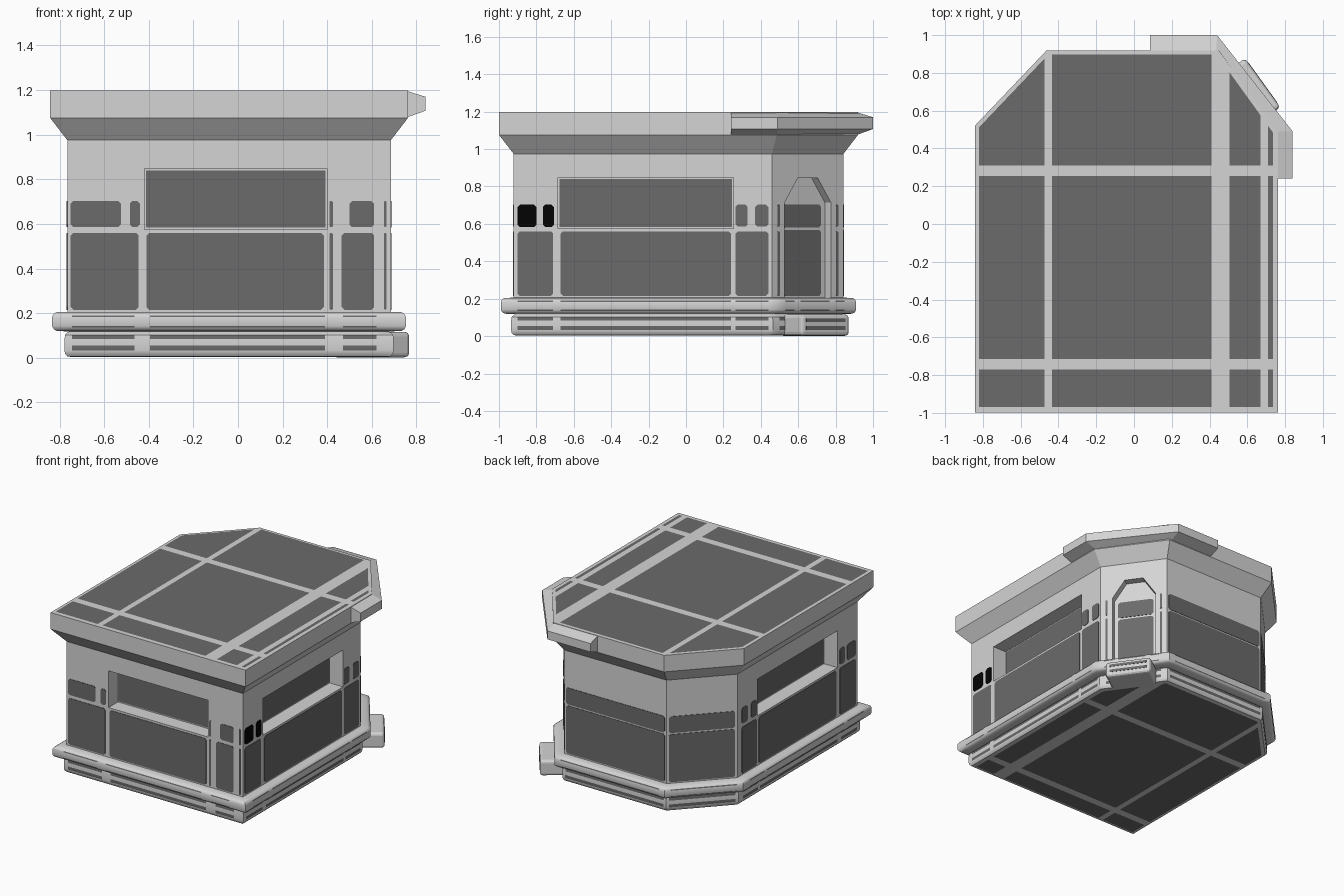
import bpy, bmesh, math
from mathutils import Vector

if "Cube" in bpy.data.objects:
    bpy.data.objects.remove(bpy.data.objects["Cube"])

def mat(name, v):
    m = bpy.data.materials.new(name)
    m.diffuse_color = (v, v, v, 1)
    m.use_nodes = True
    m.node_tree.nodes["Principled BSDF"].inputs["Base Color"].default_value = m.diffuse_color
    return m

MATS = [mat("light grey", 0.66), mat("dark grey", 0.145), mat("black", 0.001)]

# Wall footprint, counter-clockwise from the front left corner
W = [Vector(p) for p in [(-.765, -.922), (.685, -.922), (.685, .46),
                         (.41, .842), (-.43, .842), (-.765, .49)]]
N = len(W)
T = [(W[(i + 1) % N] - W[i]).normalized() for i in range(N)]
NRM = [Vector((t.y, -t.x)) for t in T]

def corner(i, d):
    a, b = NRM[i - 1], NRM[i]
    return W[i] + (a + b) * (d / (1 + a.dot(b)))

def at(side, u, d, z):
    p = W[side] + T[side] * u + NRM[side] * d
    return Vector((p.x, p.y, z))

def finish(bm, name, smooth=False, fix=True):
    if fix:
        bmesh.ops.recalc_face_normals(bm, faces=bm.faces)
    me = bpy.data.meshes.new(name)
    bm.to_mesh(me)
    bm.free()
    for m in MATS:
        me.materials.append(m)
    ob = bpy.data.objects.new(name, me)
    bpy.context.collection.objects.link(ob)
    bpy.context.view_layer.objects.active = ob
    if smooth:
        bpy.ops.object.select_all(action='DESELECT')
        ob.select_set(True)
        bpy.ops.object.shade_smooth_by_angle(angle=math.radians(35))
    return ob

def sweep(name, profile, dark_rows=(), spans=None, smooth=False):
    """Run a (offset, height) profile round the footprint; dark rows x spans are painted."""
    bm = bmesh.new()
    rings, dark = [], []
    for d, z in profile:
        ring, dark = [], []
        for i in range(N):
            c = corner(i, d)
            ring.append(bm.verts.new((c.x, c.y, z)))
            dark.append(False)
            for u0, u1 in (spans[i] if spans else ()):
                ring += [bm.verts.new(at(i, u0, d, z)), bm.verts.new(at(i, u1, d, z))]
                dark += [True, False]
        rings.append(ring)
    n = len(dark)
    for r in range(len(rings) - 1):
        for k in range(n):
            j = (k + 1) % n
            f = bm.faces.new((rings[r][k], rings[r][j], rings[r + 1][j], rings[r + 1][k]))
            f.material_index = int(dark[k] and r in dark_rows)
    bm.faces.new(rings[0][::-1])
    bm.faces.new(rings[-1])
    return finish(bm, name, smooth)

def prism(bm, side, pts, d0, d1, mi=0):
    """Extrude a (u, z) outline on a wall side between two depths."""
    a = [bm.verts.new(at(side, u, d0, z)) for u, z in pts]
    b = [bm.verts.new(at(side, u, d1, z)) for u, z in pts]
    fs = [bm.faces.new(a), bm.faces.new(b[::-1])]
    fs += [bm.faces.new((a[k - 1], a[k], b[k], b[k - 1])) for k in range(len(a))]
    for f in fs:
        f.material_index = mi

def rect(u0, u1, z0, z1, c=0.0):
    if not c:
        return [(u0, z0), (u1, z0), (u1, z1), (u0, z1)]
    c = min(c, (u1 - u0) * .3)
    return [(u0 + c, z0), (u1 - c, z0), (u1, z0 + c), (u1, z1 - c),
            (u1 - c, z1), (u0 + c, z1), (u0, z1 - c), (u0, z0 + c)]

# Dark spans along each side: front, right, door corner, back, left corner, left
LOW = [[(.015, .32), (.355, 1.15), (1.175, 1.19), (1.23, 1.375), (1.42, 1.43)],
       [(.022, .212), (.252, 1.162), (1.187, 1.362)],
       [(.035, .05), (.42, .435)],
       [(.015, .825)], [(.015, .47)],
       [(.05, .225), (.25, 1.16), (1.2, 1.39)]]
HIGH = [[(.015, .24), (.28, .325), (1.175, 1.19), (1.265, 1.375), (1.42, 1.43)],
        [(1.187, 1.252), (1.292, 1.362)],
        [(.035, .05), (.42, .435)],
        [(.015, .825)], [(.015, .47)],
        [(.05, .12), (.16, .225), (1.2, 1.26), (1.29, 1.39)]]
WINDOWS = {0: (.345, 1.165), 1: (.237, 1.177), 5: (.235, 1.175)}
MID = (W[3] - W[2]).length / 2

# Body with flared cornice, then window and door recesses cut out
body = sweep("kiosk_body", [(0, .19), (0, .975), (.077, 1.075), (.077, 1.198)])
bm = bmesh.new()
for s, (u0, u1) in WINDOWS.items():
    prism(bm, s, rect(u0, u1, .575, .848), -.11, .05)
door = [(MID - .152, .207), (MID + .152, .207), (MID + .152, .715),
        (MID + .065, .846), (MID - .065, .846), (MID - .152, .715)]
prism(bm, 2, door, -.055, .05)
cutter = finish(bm, "recess_cutter")
cutter.hide_render = True
bpy.context.view_layer.objects.active = body
mod = body.modifiers.new("recesses", 'BOOLEAN')
mod.operation, mod.solver, mod.object = 'DIFFERENCE', 'EXACT', cutter
bpy.ops.object.modifier_apply(modifier=mod.name)
bpy.data.objects.remove(cutter)

# Dark wall panels, window panes and door panels
bm = bmesh.new()
for s in range(N):
    gap = .01 if s in (3, 4) else 0
    for u0, u1 in LOW[s]:
        prism(bm, s, rect(u0, u1, .215, .56 + gap, .012), -.002, .003, 1)
    for u0, u1 in HIGH[s]:
        prism(bm, s, rect(u0, u1, .585 - gap / 2, .703, .012), -.002, .003, 1)
for s, (u0, u1) in WINDOWS.items():
    prism(bm, s, rect(u0 + .008, u1 - .008, .583, .84), -.112, -.107, 1)
for z0, z1 in ((.215, .568), (.582, .703)):
    prism(bm, 2, rect(MID - .125, MID + .125, z0, z1, .012), -.057, -.052, 1)
finish(bm, "wall_panels")

# Black vents on the right side
bm = bmesh.new()
for u0, u1 in ((.022, .122), (.157, .215)):
    prism(bm, 1, rect(u0, u1, .583, .703, .012), -.002, .003, 2)
finish(bm, "side_vents")

# Rounded base bands with dark stripes
BAND = [[(.02, .3), (.37, 1.155), (1.235, 1.385)], LOW[1], [(.04, .1), (.14, .33), (.37, .43)],
        LOW[3], LOW[4], LOW[5]]
sweep("upper_base_band", [(0, .118), (.048, .12), (.06, .127), (.065, .135), (.068, .142),
                          (.068, .182), (.065, .19), (.06, .197), (.048, .204), (0, .206)],
      (3, 5), BAND, True)
sweep("lower_base_band", [(-.02, .003), (0, .006), (.01, .018), (.013, .033), (.013, .055),
                          (.013, .083), (.01, .103), (0, .113), (-.02, .122)],
      (3, 5), BAND, True)

# Door step
bm = bmesh.new()
prism(bm, 2, rect(MID - .16, MID + .16, .002, .116), -.05, .165)
step = finish(bm, "door_step")
bev = step.modifiers.new("round", 'BEVEL')
bev.width, bev.segments = .02, 3
bm = bmesh.new()
for z0, z1 in ((.033, .053), (.075, .093)):
    prism(bm, 2, rect(MID - .13, MID + .13, z0, z1), .163, .167, 1)
finish(bm, "step_stripes")

# Raised lip round the door corner of the roof
inner = [(.75, .24), (.75, .49), (.435, .91), (.085, .91)]
outer = [(.84, .24), (.84, .49), (.44, 1.0), (.085, 1.0)]
bm = bmesh.new()
secs = [[bm.verts.new((*p, z)) for p, z in ((i, 1.198), (o, 1.17), (o, 1.107), (i, 1.075))]
        for i, o in zip(inner, outer)]
for a, b in zip(secs, secs[1:]):
    for k in range(4):
        bm.faces.new((a[k - 1], a[k], b[k], b[k - 1]))
bm.faces.new(secs[0])
bm.faces.new(secs[-1][::-1])
finish(bm, "roof_lip")

# Dark tiles on roof and underside, clipped to the footprint
def tiles(name, offset, z, up):
    bm = bmesh.new()
    for x0, x1 in ((-.82, -.475), (-.435, .41), (.505, .67), (.71, .735)):
        for y0, y1 in ((-.97, -.77), (-.715, .255), (.31, .9)):
            q = [(x0, y0), (x1, y0), (x1, y1), (x0, y1)]
            bm.faces.new([bm.verts.new((*p, z)) for p in (q if up else q[::-1])])
    for i in range(N):
        bmesh.ops.bisect_plane(bm, geom=bm.verts[:] + bm.edges[:] + bm.faces[:],
                               plane_co=at(i, 0, offset, z), plane_no=(*NRM[i], 0),
                               clear_outer=True)
    for f in bm.faces:
        f.material_index = 1
    finish(bm, name, fix=False)

tiles("roof_tiles", .055, 1.2, True)
tiles("underside_tiles", -.025, 0, False)
